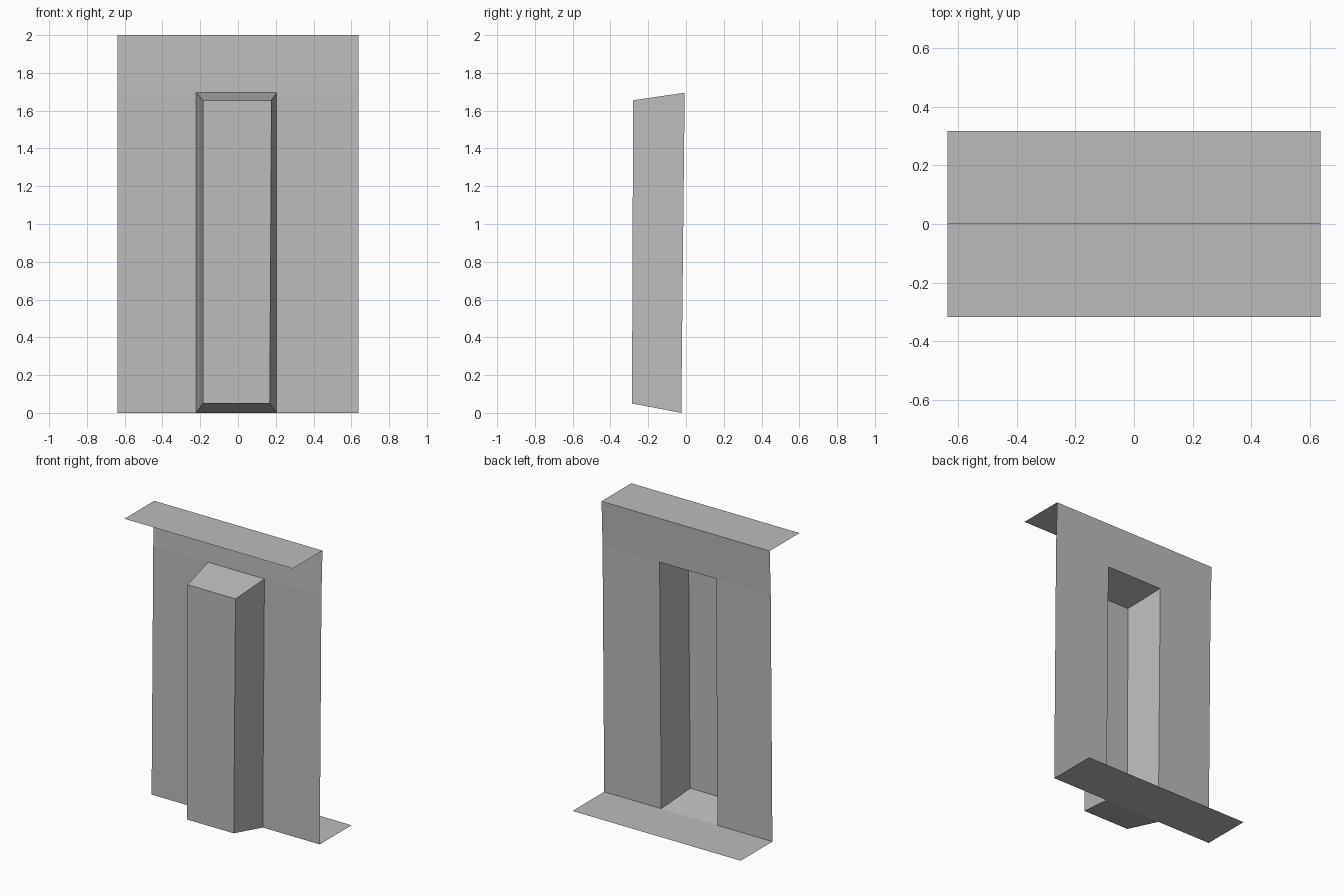
import bpy

old = bpy.data.objects.get("Cube")
if old:
    bpy.data.objects.remove(old, do_unlink=True)

grey = bpy.data.materials.new("plain grey")
grey.use_nodes = True
colour = (0.5, 0.5, 0.5, 1)
grey.diffuse_color = colour
grey.node_tree.nodes["Principled BSDF"].inputs["Base Color"].default_value = colour


def sheet(name, verts, faces):
    """Thin sheet part with flat faces."""
    mesh = bpy.data.meshes.new(name)
    mesh.from_pydata(verts, [], faces)
    mesh.materials.append(grey)
    obj = bpy.data.objects.new(name, mesh)
    bpy.context.collection.objects.link(obj)
    return obj


HALF = 0.637             # half width of the wall
DEPTH = 0.318            # reach of both flanges
LEFT, RIGHT = 0.205, -0.222   # sides of the opening
HEAD, TOP = 1.695, 2.0
FOOT_Y, HEAD_Y, TOP_Y = -0.025, -0.007, 0.004   # wall leans slightly

# Wall: a grid of three columns and two rows, with the opening left out
columns = (-HALF, RIGHT, LEFT, HALF)
rows = ((FOOT_Y, 0), (HEAD_Y, HEAD), (TOP_Y, TOP))
verts = [(x, y, z) for y, z in rows for x in columns]
cells = [(r, c) for r in range(2) for c in range(3) if (r, c) != (0, 1)]
sheet("wall", verts, [(4 * r + c, 4 * r + c + 1, 4 * r + c + 5, 4 * r + c + 4)
                      for r, c in cells])

# Flanges: the top one reaches forward, the bottom one reaches back
for name, y0, y1, z in (("top_flange", -DEPTH, TOP_Y, TOP),
                        ("bottom_flange", FOOT_Y, DEPTH, 0)):
    sheet(name, [(-HALF, y0, z), (HALF, y0, z), (HALF, y1, z), (-HALF, y1, z)],
          [(0, 1, 2, 3)])

# Hollow tapered bay: rim on the wall, smaller front face, open at the back
rim = [(RIGHT, FOOT_Y, 0), (LEFT, FOOT_Y, 0), (LEFT, HEAD_Y, HEAD), (RIGHT, HEAD_Y, HEAD)]
front = [(-0.185, -0.286, 0.05), (0.168, -0.286, 0.05),
         (0.177, -0.28, 1.655), (-0.185, -0.28, 1.655)]
sides = [(i, (i + 1) % 4, (i + 1) % 4 + 4, i + 4) for i in range(4)]
sheet("hollow_bay", rim + front, sides + [(4, 5, 6, 7)])
